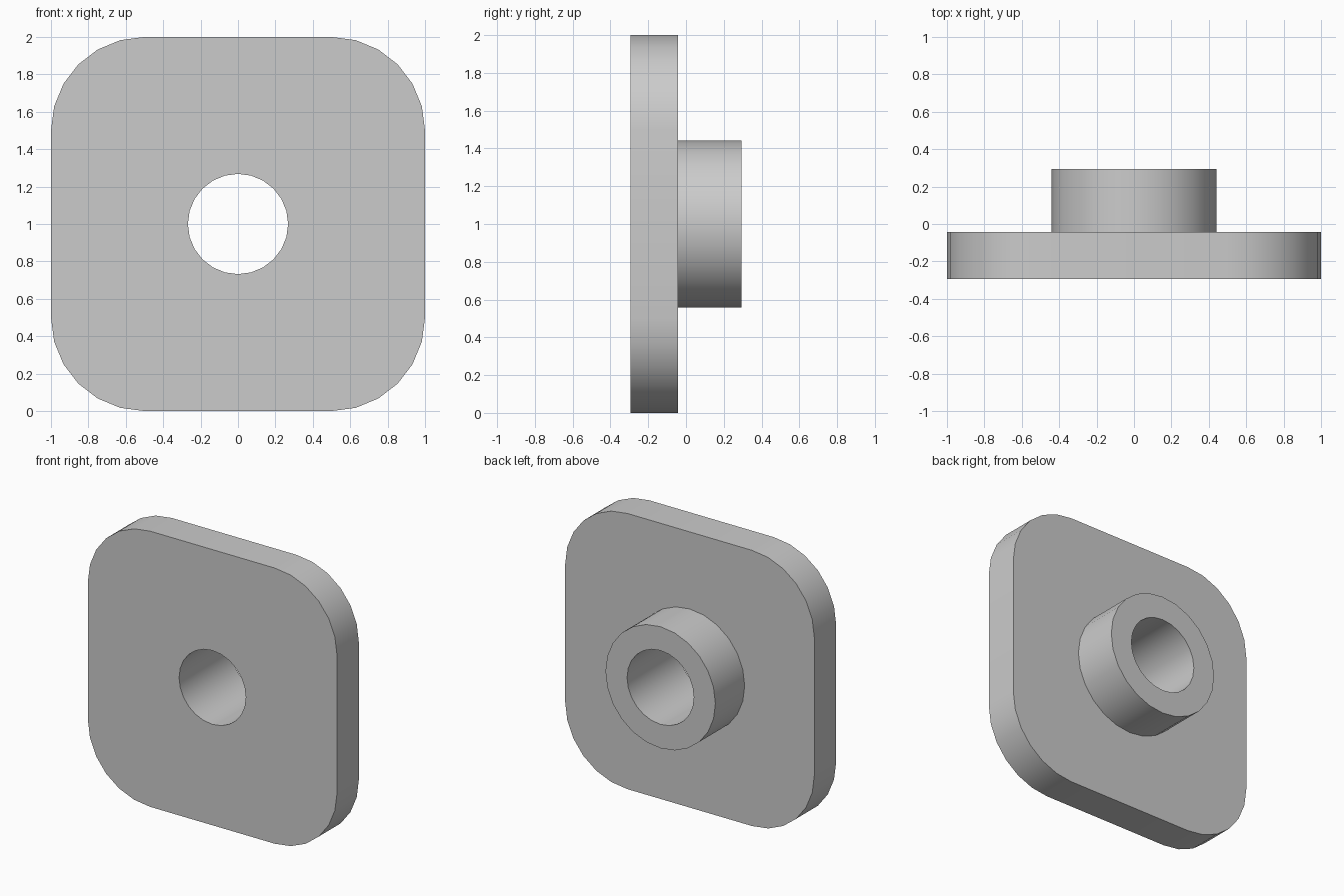
import bpy
import bmesh
from math import sin, cos, pi, radians

cube = bpy.data.objects.get("Cube")
if cube:
    bpy.data.objects.remove(cube, do_unlink=True)

CENTRE_Z = 1.0
FRONT, PLATE_BACK, COLLAR_BACK = -0.293, -0.043, 0.293
HOLE_R, COLLAR_R = 0.268, 0.441
CORNER_R, CORNER_STEPS, ROUND_STEPS = 0.5, 6, 24


def circle(radius):
    return [(radius * cos(2 * pi * i / ROUND_STEPS), radius * sin(2 * pi * i / ROUND_STEPS))
            for i in range(ROUND_STEPS)]


def rounded_square():
    points = []
    inset = 1 - CORNER_R
    for corner, (sx, sz) in enumerate([(1, 1), (-1, 1), (-1, -1), (1, -1)]):
        for i in range(CORNER_STEPS + 1):
            a = pi / 2 * (corner + i / CORNER_STEPS)
            points.append((sx * inset + CORNER_R * cos(a), sz * inset + CORNER_R * sin(a)))
    return points


bm = bmesh.new()


def ring(points, y):
    """Closed loop of edges at depth y."""
    verts = [bm.verts.new((x, y, CENTRE_Z + z)) for x, z in points]
    return [bm.edges.new((v, verts[(i + 1) % len(verts)])) for i, v in enumerate(verts)]


def wall(a, b):
    bmesh.ops.bridge_loops(bm, edges=a + b)


def flat_face(outer, inner):
    bmesh.ops.triangle_fill(bm, edges=outer + inner, use_beauty=True)


# Edge loops of the plate, the through hole and the rear collar
plate_front = ring(rounded_square(), FRONT)
plate_back = ring(rounded_square(), PLATE_BACK)
collar_root = ring(circle(COLLAR_R), PLATE_BACK)
collar_rim = ring(circle(COLLAR_R), COLLAR_BACK)
hole_back = ring(circle(HOLE_R), COLLAR_BACK)
hole_front = ring(circle(HOLE_R), FRONT)

# Skin of the solid
wall(plate_front, plate_back)
flat_face(plate_back, collar_root)
wall(collar_root, collar_rim)
wall(collar_rim, hole_back)
wall(hole_back, hole_front)
flat_face(plate_front, hole_front)
bmesh.ops.recalc_face_normals(bm, faces=bm.faces[:])

mesh = bpy.data.meshes.new("plate_with_collar")
bm.to_mesh(mesh)
bm.free()
plate = bpy.data.objects.new("plate_with_collar", mesh)
bpy.context.collection.objects.link(plate)

# Plain grey
grey = bpy.data.materials.new("plain_grey")
grey.use_nodes = True
colour = (0.6, 0.6, 0.6, 1)
grey.diffuse_color = colour
grey.node_tree.nodes["Principled BSDF"].inputs["Base Color"].default_value = colour
mesh.materials.append(grey)

# Smooth round walls, crisp rims
bpy.ops.object.select_all(action='DESELECT')
plate.select_set(True)
bpy.context.view_layer.objects.active = plate
bpy.ops.object.shade_smooth_by_angle(angle=radians(30))
